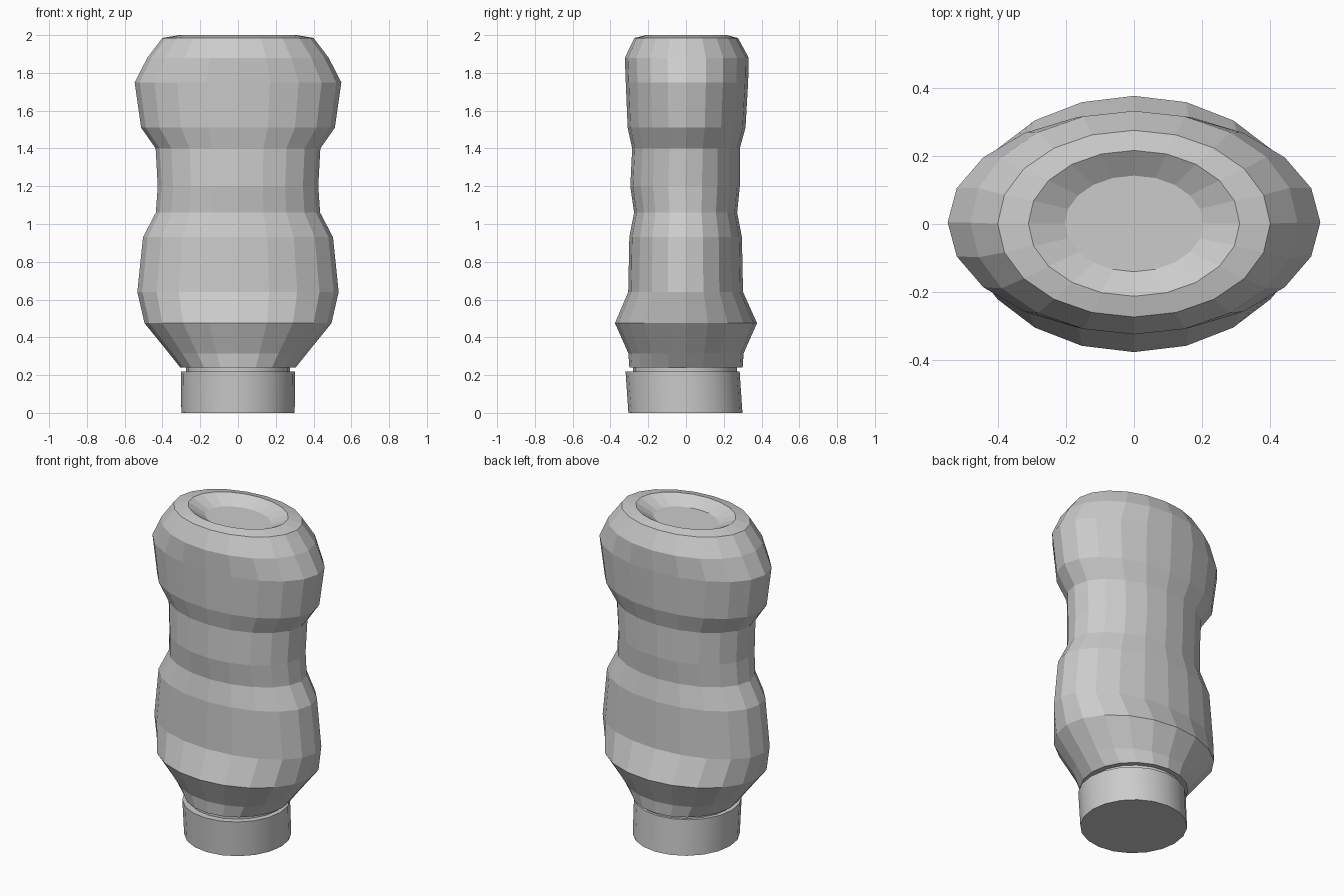
import bpy, bmesh, math

if "Cube" in bpy.data.objects:
    bpy.data.objects.remove(bpy.data.objects["Cube"])

SIDES = 20


def loft(name, rings, sides=SIDES, smooth=False):
    """Skin elliptical rings given as (z, x radius, y radius, y centre)."""
    bm = bmesh.new()
    loops = []
    for z, rx, ry, cy in rings:
        loops.append([bm.verts.new((rx * math.cos(2 * math.pi * i / sides),
                                    cy + ry * math.sin(2 * math.pi * i / sides), z))
                      for i in range(sides)])
    for low, high in zip(loops, loops[1:]):
        for i in range(sides):
            j = (i + 1) % sides
            bm.faces.new((low[i], low[j], high[j], high[i]))
    bm.faces.new(loops[0][::-1])
    bm.faces.new(loops[-1])
    bmesh.ops.recalc_face_normals(bm, faces=bm.faces)
    mesh = bpy.data.meshes.new(name)
    bm.to_mesh(mesh)
    bm.free()
    obj = bpy.data.objects.new(name, mesh)
    bpy.context.collection.objects.link(obj)
    if smooth:
        bpy.context.view_layer.objects.active = obj
        obj.select_set(True)
        bpy.ops.object.shade_smooth_by_angle(angle=math.radians(40))
        obj.select_set(False)
    return obj


# Bottle body standing on its cap, with a shallow dish in the upper end
loft("bottle_body", [
    (0.24, 0.305, 0.300, 0.0),
    (0.315, 0.365, 0.305, 0.0),
    (0.475, 0.495, 0.376, 0.0),
    (0.64, 0.533, 0.304, -0.002),
    (0.93, 0.503, 0.298, -0.002),
    (1.06, 0.435, 0.273, -0.002),
    (1.20, 0.425, 0.290, -0.005),
    (1.40, 0.436, 0.285, 0.0),
    (1.51, 0.513, 0.312, 0.003),
    (1.75, 0.547, 0.324, 0.005),
    (1.88, 0.480, 0.328, 0.004),
    (1.985, 0.400, 0.274, 0.001),
    (2.00, 0.310, 0.214, 0.002),
    (1.95, 0.203, 0.141, 0.001),
])

# Narrow neck visible in the gap above the cap
loft("neck", [(0.20, 0.275, 0.275, -0.005), (0.25, 0.275, 0.275, -0.005)], smooth=True)

# Round cap, leaning slightly toward the front
loft("cap", [(0.0, 0.30, 0.302, -0.003), (0.218, 0.303, 0.302, -0.018)], smooth=True)
